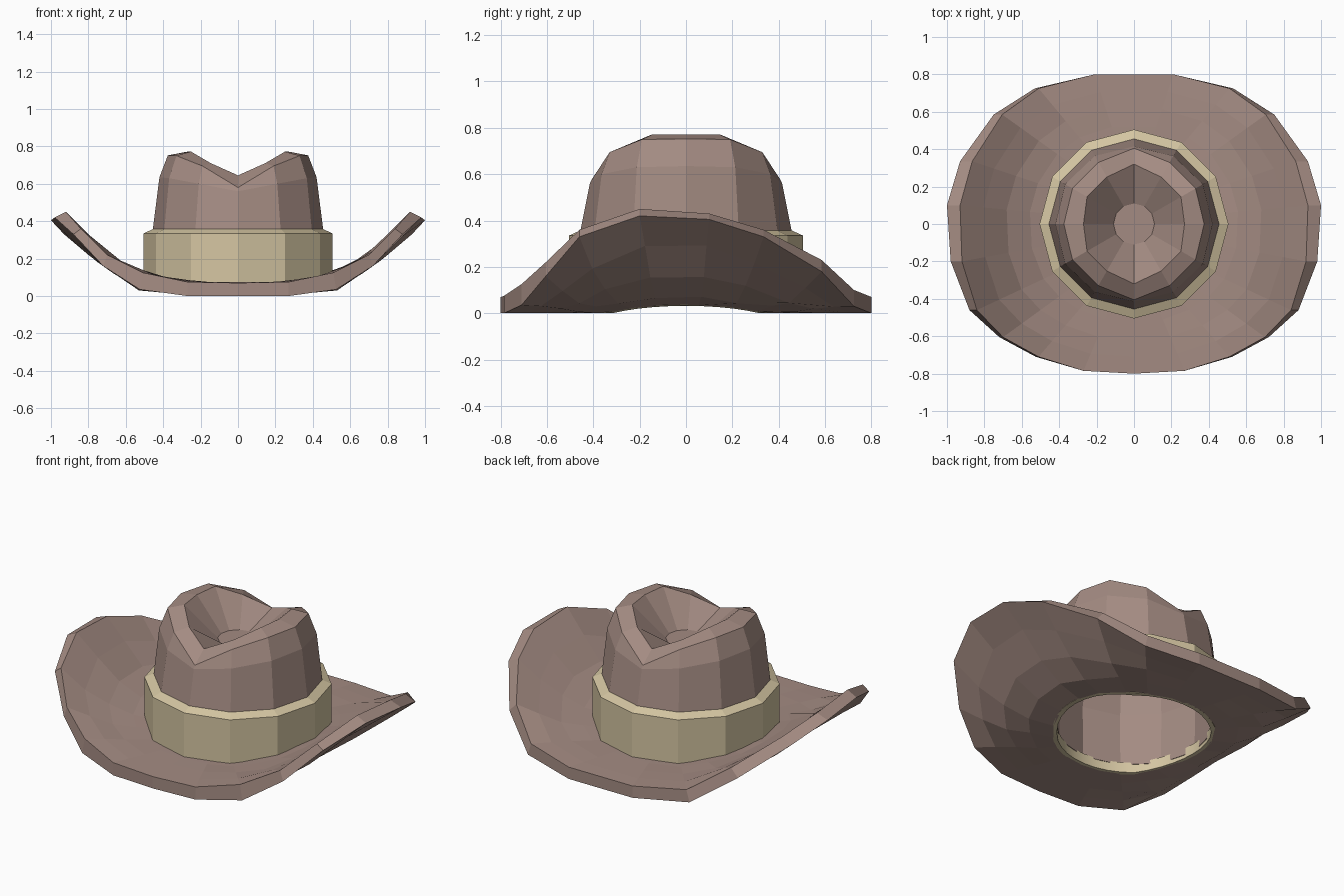
import bpy, bmesh, math

if "Cube" in bpy.data.objects:
    bpy.data.objects.remove(bpy.data.objects["Cube"])


def material(name, rgb):
    m = bpy.data.materials.new(name)
    m.diffuse_color = (*rgb, 1)
    m.use_nodes = True
    m.node_tree.nodes["Principled BSDF"].inputs["Base Color"].default_value = m.diffuse_color
    return m


felt = material("brown felt", (0.37, 0.26, 0.225))
cream = material("cream ribbon", (0.66, 0.56, 0.36))


def loft(name, rings, mat, close_loop=False, cap_last=False):
    """Skin a list of equal-length vertex rings."""
    bm = bmesh.new()
    vs = [[bm.verts.new(p) for p in r] for r in rings]
    n = len(vs[0])
    pairs = list(zip(vs, vs[1:]))
    if close_loop:
        pairs.append((vs[-1], vs[0]))
    for a, b in pairs:
        for i in range(n):
            j = (i + 1) % n
            bm.faces.new((a[i], a[j], b[j], b[i]))
    if cap_last:
        bm.faces.new(vs[-1])
    bmesh.ops.recalc_face_normals(bm, faces=bm.faces)
    me = bpy.data.meshes.new(name)
    bm.to_mesh(me)
    bm.free()
    me.materials.append(mat)
    ob = bpy.data.objects.new(name, me)
    bpy.context.collection.objects.link(ob)
    return ob


def lookup(table, x):
    """Piecewise linear height of the rolled brim at |x|."""
    x = abs(x)
    for (x0, z0), (x1, z1) in zip(table, table[1:]):
        if x <= x1:
            return z0 + (z1 - z0) * (x - x0) / (x1 - x0)
    return table[-1][1]


under = [(0, 0), (.27, 0), (.42, .033), (.53, .045), (.735, .17), (.88, .32), (1.0, .415)]
upper = [(0, .075), (.27, .075), (.51, .12), (.70, .22), (.84, .36), (.93, .44)]

# Brim outline, right half: y, lower x, lower z, upper x, upper z
half = [(-.80, 0, 0, 0, .07), (-.785, .27, 0, .27, .075), (-.71, .525, .035, .51, .125),
        (-.605, .72, .16, .70, .22), (-.46, .88, .33, .84, .36), (-.20, .98, .42, .92, .45),
        (.10, 1.0, .405, .93, .43), (.335, .93, .33, .865, .36), (.585, .75, .18, .705, .23),
        (.725, .53, .03, .51, .10), (.80, .21, 0, .21, .07)]
outline = half + [(y, -xl, zl, -xu, zu) for y, xl, zl, xu, zu in reversed(half[1:])]


def brim_ring(t, top):
    pts = []
    for y, xl, zl, xu, zu in outline:
        xo, zo, table = (xu, zu, upper) if top else (xl, zl, under)
        a = math.atan2(y / .8, xl)
        x = .435 * math.cos(a) * (1 - t) + xo * t
        yy = .435 * math.sin(a) * (1 - t) + y * t
        pts.append((x, yy, lookup(table, x) + t * t * (zo - lookup(table, xo))))
    return pts


# Brim: underside outwards, then upper side back to the hole
steps = [0, .25, .5, .75, 1]
loft("brim", [brim_ring(t, False) for t in steps] +
     [brim_ring(t, True) for t in reversed(steps)], felt, close_loop=True)


def crown_ring(radii, heights):
    """12-sided ring; values given for 0, 30, 60, 90 degrees from the front/back axis."""
    pts = []
    for i in range(12):
        k = i % 6
        k = min(k, 6 - k)
        a = math.radians(30 * i)
        pts.append((radii[k] * math.sin(a), -radii[k] * math.cos(a), heights[k]))
    return pts


# Crown: side walls, pinched rim, sunken top
crown = loft("crown", [
    crown_ring([.45] * 4, [.05] * 4),
    crown_ring([.455] * 4, [.36] * 4),
    crown_ring([.415, .42, .425, .42], [.56, .60, .63, .635]),
    crown_ring([.405, .38, .38, .375], [.58, .695, .75, .752]),
    crown_ring([.32, .29, .29, .27], [.645, .71, .772, .772]),
    crown_ring([.11] * 4, [.585] * 4),
], felt, cap_last=True)
solid = crown.modifiers.new("thickness", 'SOLIDIFY')
solid.thickness = .025
solid.offset = -1


def circle(r, z, n=12):
    return [(r * math.sin(2 * math.pi * i / n), -r * math.cos(2 * math.pi * i / n),
             z) for i in range(n)]


# Hat band
loft("hat_band", [circle(.445, .055), circle(.505, .055), circle(.505, .335), circle(.45, .36)],
     cream, close_loop=True)


# Sweatband edge lining the head opening, following the brim
def sweat_ring(r, lift):
    return [(x, y, max(0, lookup(under, x) + lift)) for x, y, _ in circle(r, 0, 36)]


sweat = loft("sweatband", [sweat_ring(.415, .06), sweat_ring(.415, 0),
                           sweat_ring(.44, 0), sweat_ring(.44, .06)], cream, close_loop=True)
bpy.context.view_layer.objects.active = sweat
sweat.select_set(True)
bpy.ops.object.shade_smooth_by_angle(angle=math.radians(30))
